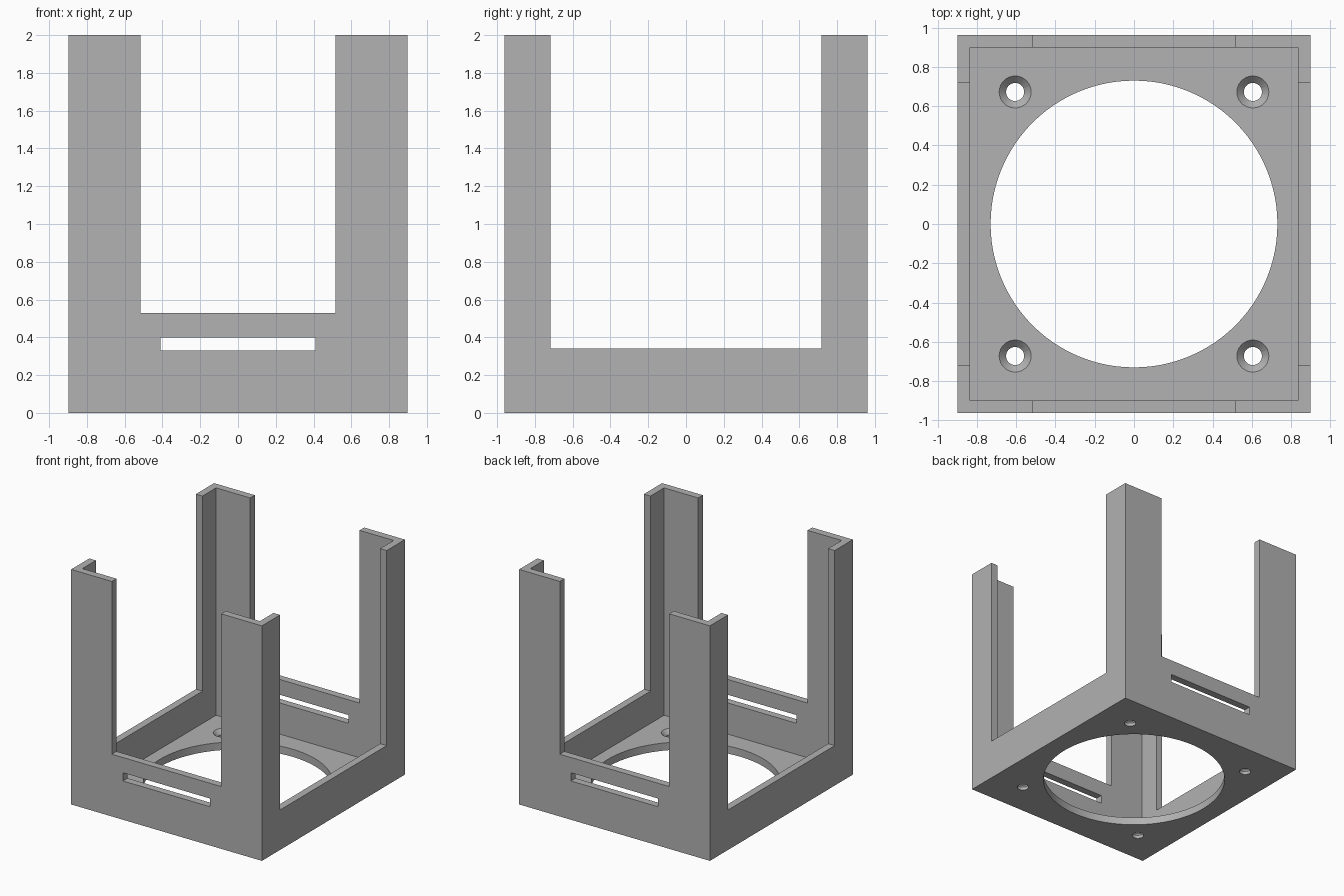
import bpy
import bmesh
from mathutils import Matrix, Vector

# Remove the default cube
old = bpy.data.objects.get("Cube")
if old:
    bpy.data.objects.remove(old, do_unlink=True)

# Main dimensions
HALF_X, HALF_Y, HEIGHT = 0.898, 0.961, 2.0
WALL = 0.062
FLOOR = 0.065
OPENING_RADIUS = 0.73
SCREW_X, SCREW_Y = 0.605, 0.672

grey = bpy.data.materials.new("plain_grey")
grey.use_nodes = True
colour = (0.445, 0.445, 0.445, 1)
grey.diffuse_color = colour
grey.node_tree.nodes["Principled BSDF"].inputs["Base Color"].default_value = colour


def finish(name, bm):
    mesh = bpy.data.meshes.new(name)
    bm.to_mesh(mesh)
    bm.free()
    mesh.materials.append(grey)
    obj = bpy.data.objects.new(name, mesh)
    bpy.context.collection.objects.link(obj)
    return obj


def box(name, low, high):
    low, high = Vector(low), Vector(high)
    bm = bmesh.new()
    place = Matrix.Translation((low + high) / 2) @ Matrix.Diagonal((*(high - low), 1))
    bmesh.ops.create_cube(bm, size=1, matrix=place)
    return finish(name, bm)


def cone(name, x, y, z0, z1, r0, r1, sides):
    bm = bmesh.new()
    bmesh.ops.create_cone(bm, cap_ends=True, segments=sides, radius1=r0, radius2=r1,
                          depth=z1 - z0, matrix=Matrix.Translation((x, y, (z0 + z1) / 2)))
    return finish(name, bm)


# Solid block that becomes the open frame
frame = box("corner_post_frame", (-HALF_X, -HALF_Y, 0), (HALF_X, HALF_Y, HEIGHT))

# Inner cavity, wall openings and the vent slots in the front and back
cutters = [
    box("cavity_cutter", (WALL - HALF_X, WALL - HALF_Y, FLOOR),
        (HALF_X - WALL, HALF_Y - WALL, 3)),
    box("front_back_opening_cutter", (-0.515, -2, 0.53), (0.515, 2, 3)),
    box("side_opening_cutter", (-2, -0.717, 0.34), (2, 0.717, 3)),
    box("vent_slot_cutter", (-0.41, -2, 0.33), (0.41, 2, 0.40)),
    cone("round_opening_cutter", 0, 0, -0.5, 0.2, OPENING_RADIUS, OPENING_RADIUS, 96),
]

# Countersunk screw holes
for sx in (-1, 1):
    for sy in (-1, 1):
        x, y = sx * SCREW_X, sy * SCREW_Y
        cutters.append(cone("screw_hole_cutter", x, y, -0.5, 0.2, 0.046, 0.046, 32))
        cutters.append(cone("countersink_cutter", x, y, 0.02, FLOOR + 0.009, 0.0385, 0.09, 32))

# Carve the frame, then drop the cutters
for cutter in cutters:
    cutter.hide_render = True
    mod = frame.modifiers.new(cutter.name, "BOOLEAN")
    mod.operation = "DIFFERENCE"
    mod.solver = "EXACT"
    mod.object = cutter
bpy.context.view_layer.update()
carved = frame.evaluated_get(bpy.context.evaluated_depsgraph_get())
mesh = bpy.data.meshes.new_from_object(carved)
frame.modifiers.clear()
frame.data = mesh
for cutter in cutters:
    bpy.data.objects.remove(cutter, do_unlink=True)

# Smooth the round holes, keep the corners sharp
bpy.ops.object.select_all(action="DESELECT")
frame.select_set(True)
bpy.context.view_layer.objects.active = frame
bpy.ops.object.shade_smooth_by_angle(angle=0.5)
